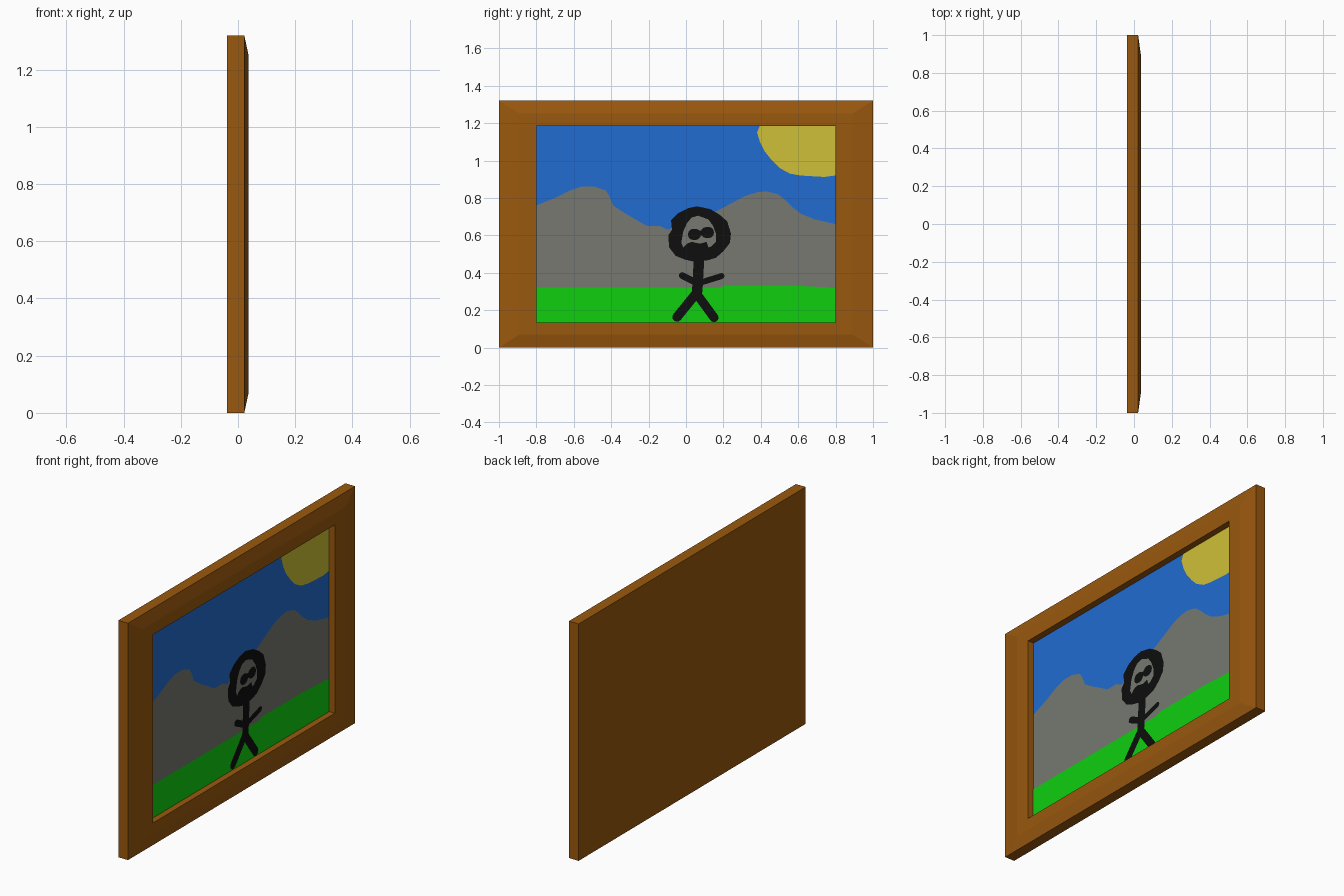
import bpy, math


def material(name, r, g, b):
    # Colours are given as 0-255 display values and stored as linear
    lin = [((c / 255 + 0.055) / 1.055) ** 2.4 if c > 10 else c / 255 / 12.92 for c in (r, g, b)]
    m = bpy.data.materials.new(name)
    m.diffuse_color = (*lin, 1)
    return m


WOOD = material("brown wood", 154, 88, 14)
BLUE = material("sky blue", 34, 108, 208)
GREY = material("mountain grey", 118, 121, 112)
GREEN = material("grass green", 15, 207, 15)
YELLOW = material("sun yellow", 206, 192, 55)
BLACK = material("paint black", 14, 14, 14)


def make(name, verts, faces, mat):
    me = bpy.data.meshes.new(name)
    me.from_pydata(verts, [], faces)
    me.materials.append(mat)
    ob = bpy.data.objects.new(name, me)
    bpy.context.collection.objects.link(ob)
    return ob


def plates(name, outlines, layer, mat):
    # Flat painted shapes facing +x, each layer a hair in front of the last
    verts, faces = [], []
    for pts in outlines:
        area = sum(a[0] * b[1] - b[0] * a[1] for a, b in zip(pts, pts[1:] + pts[:1]))
        if area < 0:
            pts = pts[::-1]
        faces.append(range(len(verts), len(verts) + len(pts)))
        verts += [(0.0012 * layer, y, z) for y, z in pts]
    return make(name, verts, [list(f) for f in faces], mat)


def stroke(y0, z0, y1, z1, r, n=6):
    # Round-ended brush stroke outline
    a = math.atan2(z1 - z0, y1 - y0)
    out = []
    for cy, cz, start in ((y1, z1, a - math.pi / 2), (y0, z0, a + math.pi / 2)):
        for i in range(n + 1):
            t = start + math.pi * i / n
            out.append((cy + r * math.cos(t), cz + r * math.sin(t)))
    return out


# Frame: rectangular rings (x, half width, bottom, top) joined from back to recess
H = 1.32
rings = [(-0.038, 1.0, 0.0), (0.022, 1.0, 0.0), (0.037, 0.89, 0.07),
         (0.037, 0.80, 0.135), (0.0, 0.80, 0.135)]
verts, faces = [], [[3, 2, 1, 0]]
for x, w, b in rings:
    verts += [(x, -w, b), (x, w, b), (x, w, H - b), (x, -w, H - b)]
for k in range(len(rings) - 1):
    for i in range(4):
        j = (i + 1) % 4
        faces.append([4 * k + i, 4 * k + j, 4 * k + 4 + j, 4 * k + 4 + i])
make("frame", verts, faces, WOOD)

# Painted background
B, T = 0.135, 1.185
plates("sky", [[(-0.8, B), (0.8, B), (0.8, T), (-0.8, T)]], 0, BLUE)

ridge = [(-.80, .76), (-.70, .80), (-.62, .84), (-.56, .86), (-.49, .86), (-.43, .84),
         (-.41, .81), (-.39, .76), (-.33, .72), (-.26, .68), (-.21, .65), (-.14, .65),
         (-.10, .63), (.165, .73), (.25, .775), (.315, .81), (.38, .83), (.43, .835),
         (.49, .82), (.535, .785), (.57, .75), (.615, .715), (.69, .685), (.80, .66)]
plates("mountains", [ridge + [(.8, B), (-.8, B)]], 1, GREY)

plates("sun", [[(.395, T), (.38, 1.15), (.395, 1.10), (.42, 1.05), (.46, 1.0), (.50, .96),
                (.555, .93), (.61, .92), (.69, .915), (.74, .912), (.80, .92), (.80, T)]], 1, YELLOW)

plates("grass", [[(-.8, .32), (.18, .32), (.21, .332), (.55, .332), (.80, .32),
                  (.8, B), (-.8, B)]], 2, GREEN)

# Stick figure: head, face, eyes, then body and limbs
plates("figure_head", [[(.06, .755), (.13, .74), (.18, .71), (.22, .675), (.24, .61), (.235, .56),
                        (.20, .515), (.16, .48), (.11, .465), (.04, .46), (-.005, .47),
                        (-.055, .49), (-.09, .535), (-.095, .60), (-.075, .63), (-.08, .68),
                        (-.04, .72), (.01, .745)]], 3, BLACK)
plates("figure_face", [[(.065, .705), (.12, .685), (.145, .65), (.16, .61), (.16, .565),
                        (.135, .54), (.12, .535), (.11, .565), (.075, .555), (.03, .565),
                        (.005, .555), (-.015, .535), (-.025, .56), (-.015, .62),
                        (.005, .665), (.03, .695)]], 4, GREY)
plates("figure_eyes", [stroke(.04, .605, .05, .605, .03), stroke(.11, .615, .12, .615, .03),
                       stroke(.05, .61, .11, .615, .014)], 5, BLACK)
plates("figure_body", [stroke(.07, .48, .06, .30, .028),
                       stroke(-.02, .385, .06, .345, .018),
                       stroke(.19, .382, .07, .345, .016),
                       stroke(.055, .29, -.048, .163, .025),
                       stroke(.055, .29, .15, .16, .024)], 3, BLACK)
